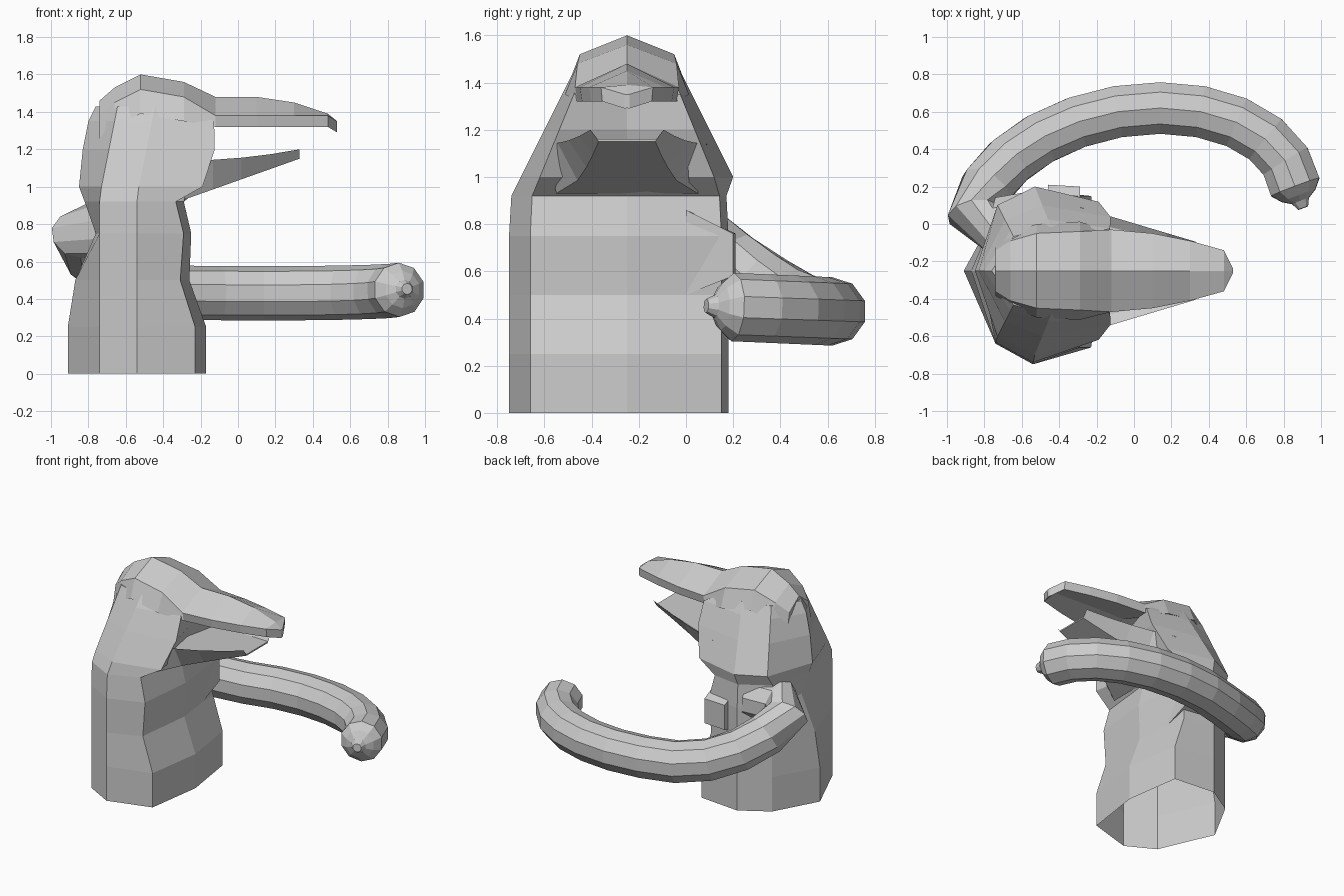
import bpy, bmesh, math
from mathutils import Vector

if "Cube" in bpy.data.objects:
    bpy.data.objects.remove(bpy.data.objects["Cube"], do_unlink=True)

grey = bpy.data.materials.new("light_grey")
grey.use_nodes = True
colour = (0.6, 0.6, 0.6, 1)
grey.diffuse_color = colour
grey.node_tree.nodes["Principled BSDF"].inputs["Base Color"].default_value = colour

MIDDLE = -0.25  # symmetry plane of the body and head


def lerp(start, end, amount):
    return start + (end - start) * amount


def loft(name, rings, open_start=False):
    """Skin a list of closed rings and cap the ends."""
    bm = bmesh.new()
    rows = [[bm.verts.new(point) for point in ring] for ring in rings]
    for lower, upper in zip(rows, rows[1:]):
        for i in range(len(lower)):
            bm.faces.new((lower[i - 1], lower[i], upper[i], upper[i - 1]))
    if not open_start:
        bm.faces.new(rows[0])
    bm.faces.new(rows[-1])
    bmesh.ops.recalc_face_normals(bm, faces=bm.faces)
    mesh = bpy.data.meshes.new(name)
    bm.to_mesh(mesh)
    bm.free()
    mesh.materials.append(grey)
    bpy.context.collection.objects.link(bpy.data.objects.new(name, mesh))


# Torso and neck: an eight-sided section between spine and chest, narrowing above the shoulders
def torso_ring(z, spine, chest):
    width = 0.5 - 0.5 * max(0, z - 0.9)
    is_head = z >= 1
    lean = 0.2 * max(0, z - 0.95)
    back = -0.74 + lean
    flank = -0.54 + lean
    corner = lerp(spine, chest, 1.12 if is_head else 0.92)
    right = [(back, 0.78), (flank, 1), (corner, 0.82)]
    left = right if is_head else [(back, 0.62), (flank, 0.86), (corner, 0.8)]
    return [(spine, MIDDLE, z), *[(x, MIDDLE - width * out, z) for x, out in right],
            (chest, MIDDLE, z), *[(x, MIDDLE + width * out, z) for x, out in reversed(left)]]


torso_levels = [(0, -0.91, -0.17), (0.25, -0.91, -0.17), (0.5, -0.87, -0.26),
                (0.75, -0.76, -0.25), (0.92, -0.82, -0.29), (1, -0.85, -0.26),
                (1.2, -0.83, -0.2), (1.35, -0.8, -0.2), (1.43, -0.76, -0.34)]
loft("torso", [torso_ring(*level) for level in torso_levels], open_start=True)


# Crown and upper beak: ridge, brow and lip, with a raised palate underneath
def beak_ring(x, ridge, width):
    is_crown = x < -0.2
    brow = ridge - 0.08 if is_crown else min(1.38, ridge)
    lip = brow - (0.13 if is_crown else 0.06)
    lip_width = width * (1.25 if is_crown else 0.95)
    palate = lerp(lip, brow, width * 3)
    return [(x, MIDDLE, ridge), (x, MIDDLE + width, brow), (x, MIDDLE + lip_width, lip),
            (x, MIDDLE, palate), (x, MIDDLE - lip_width, lip), (x, MIDDLE - width, brow)]


beak_stations = [(-0.74, 1.46, 0.11), (-0.66, 1.53, 0.16), (-0.52, 1.6, 0.2),
                 (-0.29, 1.56, 0.21), (-0.12, 1.48, 0.22), (0.1, 1.48, 0.2),
                 (0.3, 1.45, 0.16), (0.48, 1.39, 0.11), (0.53, 1.35, 0.01)]
loft("upper_beak", [beak_ring(*station) for station in beak_stations])


# Lower jaw: a trough tapering evenly to the tip
def jaw_ring(amount):
    x = lerp(-0.29, 0.33, amount)
    rim = lerp(1.14, 1.2, amount ** 2)
    floor = lerp(1.09, 1.16, amount)
    keel = lerp(0.93, 1.15, amount)
    rim_width = lerp(0.34, 0.155, amount)
    keel_width = lerp(0.3, 0.12, math.sqrt(amount))
    half = [(keel_width, keel), (rim_width, rim), (rim_width * 0.8, floor)]
    right = [(x, MIDDLE - width, z) for width, z in half]
    left = [(x, MIDDLE + width, z) for width, z in half]
    return right + left[::-1]


loft("lower_jaw", [jaw_ring(step / 4) for step in range(5)])


# Tail centre line: a leaning elliptical sweep that drops from the back, then runs level
def tail_point(degrees):
    angle = math.radians(degrees)
    rise = max(0, (degrees - 122) / 70)
    return Vector((0.855 * math.cos(angle) + 0.14 * math.sin(angle),
                   0.05 + 0.57 * math.sin(angle),
                   0.455 - 0.025 * math.sin(angle) + 0.38 * rise ** 1.5))


path = [Vector((-0.55, 0.02, 0.78)), Vector((-0.75, -0.01, 0.77))]
radii = [0.16] * len(path)
sweep = range(180, 14, -15)
path += [tail_point(degrees) for degrees in sweep]
radii += [0.145] * len(sweep)

# Blunt tail end with a small nozzle
end = path[-1]
heading = (end - path[-2]).normalized()
for distance, radius in ((0.05, 0.1), (0.08, 0.05), (0.12, 0.03)):
    path.append(end + heading * distance)
    radii.append(radius)

tail_rings = []
for i, centre in enumerate(path):
    forward = path[min(i + 1, len(path) - 1)] - path[max(i - 1, 0)]
    side = forward.cross(Vector((0, 0, 1))).normalized()
    up = side.cross(forward).normalized()
    turns = [math.tau * (k + 0.5) / 10 for k in range(10)]
    tail_rings.append([centre + radii[i] * (side * math.cos(t) + up * math.sin(t)) for t in turns])
loft("tail", tail_rings)

# Stubby block on the flank beside the tail root
loft("flank_block", [[(x, 0, 0.5), (x, y, 0.58), (x, y, 0.76), (x, 0, 0.86)]
                     for x, y in ((-0.46, 0.21), (-0.29, 0.2))])
